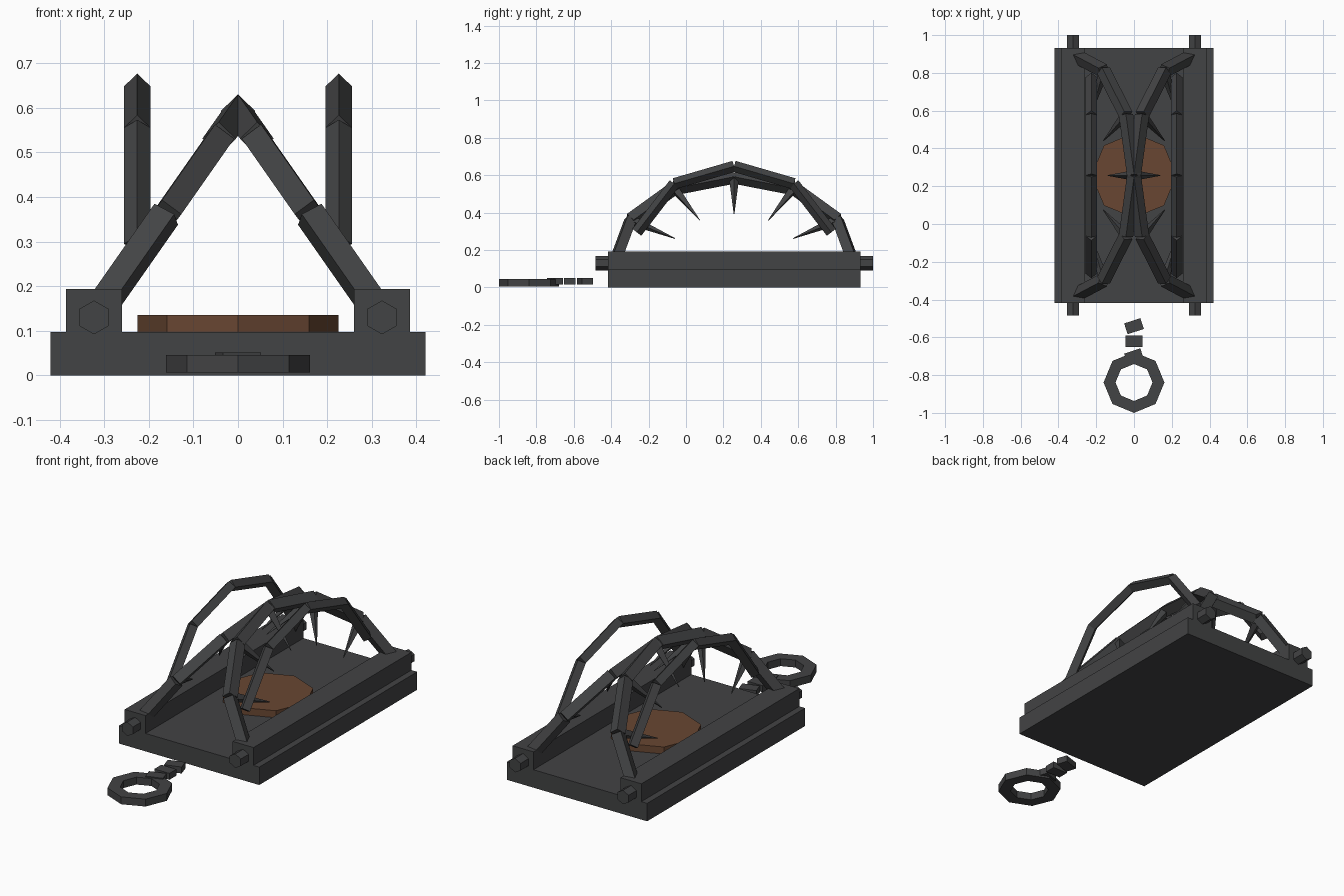
import bpy, bmesh, math
from mathutils import Vector, Matrix

if "Cube" in bpy.data.objects:
    bpy.data.objects.remove(bpy.data.objects["Cube"])

CY = 0.257  # middle of the trap body along y


def material(name, rgb):
    m = bpy.data.materials.new(name)
    m.diffuse_color = (*rgb, 1)
    m.use_nodes = True
    m.node_tree.nodes["Principled BSDF"].inputs["Base Color"].default_value = m.diffuse_color
    return m


IRON = material("dark_iron", (0.055, 0.056, 0.058))
RUST = material("rusty_plate", (0.14, 0.062, 0.032))


def finish(name, bm, mat=IRON):
    bmesh.ops.recalc_face_normals(bm, faces=bm.faces)
    me = bpy.data.meshes.new(name)
    bm.to_mesh(me)
    bm.free()
    me.materials.append(mat)
    ob = bpy.data.objects.new(name, me)
    bpy.context.collection.objects.link(ob)
    return ob


def box(name, center, size, turn=0):
    bm = bmesh.new()
    m = (Matrix.Translation(center) @ Matrix.Rotation(turn, 4, 'Z')
         @ Matrix.Diagonal((*size, 1)))
    bmesh.ops.create_cube(bm, size=1, matrix=m)
    return finish(name, bm)


def spar(bm, a, b, r1, r2, sides):
    """Straight cylinder or cone from a to b."""
    a, b = Vector(a), Vector(b)
    d = b - a
    m = Matrix.Translation((a + b) / 2) @ d.to_track_quat('Z', 'Y').to_matrix().to_4x4()
    bmesh.ops.create_cone(bm, cap_ends=True, segments=sides, radius1=r1,
                          radius2=r2, depth=d.length, matrix=m)


# Base slab
box("base", (0, CY, 0.0485), (0.84, 1.35, 0.097))

# Octagonal trigger plate
bm = bmesh.new()
spar(bm, (0, CY, 0.095), (0, CY, 0.135), 0.225, 0.225, 8)
finish("trigger_plate", bm, RUST)

LEAN = math.radians(55)
for side, s in (("left", -1), ("right", 1)):
    # Rail and the hexagonal hinge rod through it
    box(side + "_rail", (s * 0.323, CY, 0.145), (0.125, 1.35, 0.097))
    bm = bmesh.new()
    spar(bm, (s * 0.323, -0.485, 0.13), (s * 0.323, 1.0, 0.13), 0.038, 0.038, 6)
    finish(side + "_hinge_rod", bm)

    # Leaning jaw: half ellipse in a tilted plane
    def jaw_point(t, k=1.0):
        h = 0.565 * math.sin(t) * k
        return Vector((s * (0.323 - h * math.cos(LEAN)),
                       CY - 0.64 * math.cos(t) * k,
                       0.13 + h * math.sin(LEAN)))

    angles = [math.radians(30 * i) for i in range(7)]
    bm = bmesh.new()
    for t0, t1 in zip(angles, angles[1:]):
        spar(bm, jaw_point(t0), jaw_point(t1), 0.038, 0.038, 4)
    finish(side + "_jaw", bm)

    # Teeth pointing to the middle of the jaw
    bm = bmesh.new()
    for t in angles[1:-1]:
        spar(bm, jaw_point(t), jaw_point(t, 0.57), 0.028, 0.002, 4)
    finish(side + "_teeth", bm)

    # Upright spring arch
    half = [(-0.52, 0.295), (-0.32, 0.555), (0, 0.648)]
    path = half + [(-y, z) for y, z in half[-2::-1]]
    bm = bmesh.new()
    for (y0, z0), (y1, z1) in zip(path, path[1:]):
        spar(bm, (s * 0.226, CY + y0, z0), (s * 0.226, CY + y1, z1), 0.03, 0.03, 4)
    finish(side + "_spring_arch", bm)

# Chain links
for i in range(3):
    box(f"chain_link_{i + 1}", (0, -0.541 - 0.08 * i, 0.034), (0.09, 0.06, 0.035),
        math.radians(18) if i % 2 == 0 else 0)

# Flat octagonal anchor ring, square section
bm = bmesh.new()
rows = []
for i in range(8):
    a = math.tau * i / 8
    rows.append([bm.verts.new((r * math.cos(a), -0.839 + r * math.sin(a), z))
                 for r, z in ((0.161, 0.006), (0.161, 0.046), (0.098, 0.046), (0.098, 0.006))])
for i in range(8):
    p, q = rows[i], rows[(i + 1) % 8]
    for j in range(4):
        k = (j + 1) % 4
        bm.faces.new((p[j], q[j], q[k], p[k]))
finish("anchor_ring", bm)
